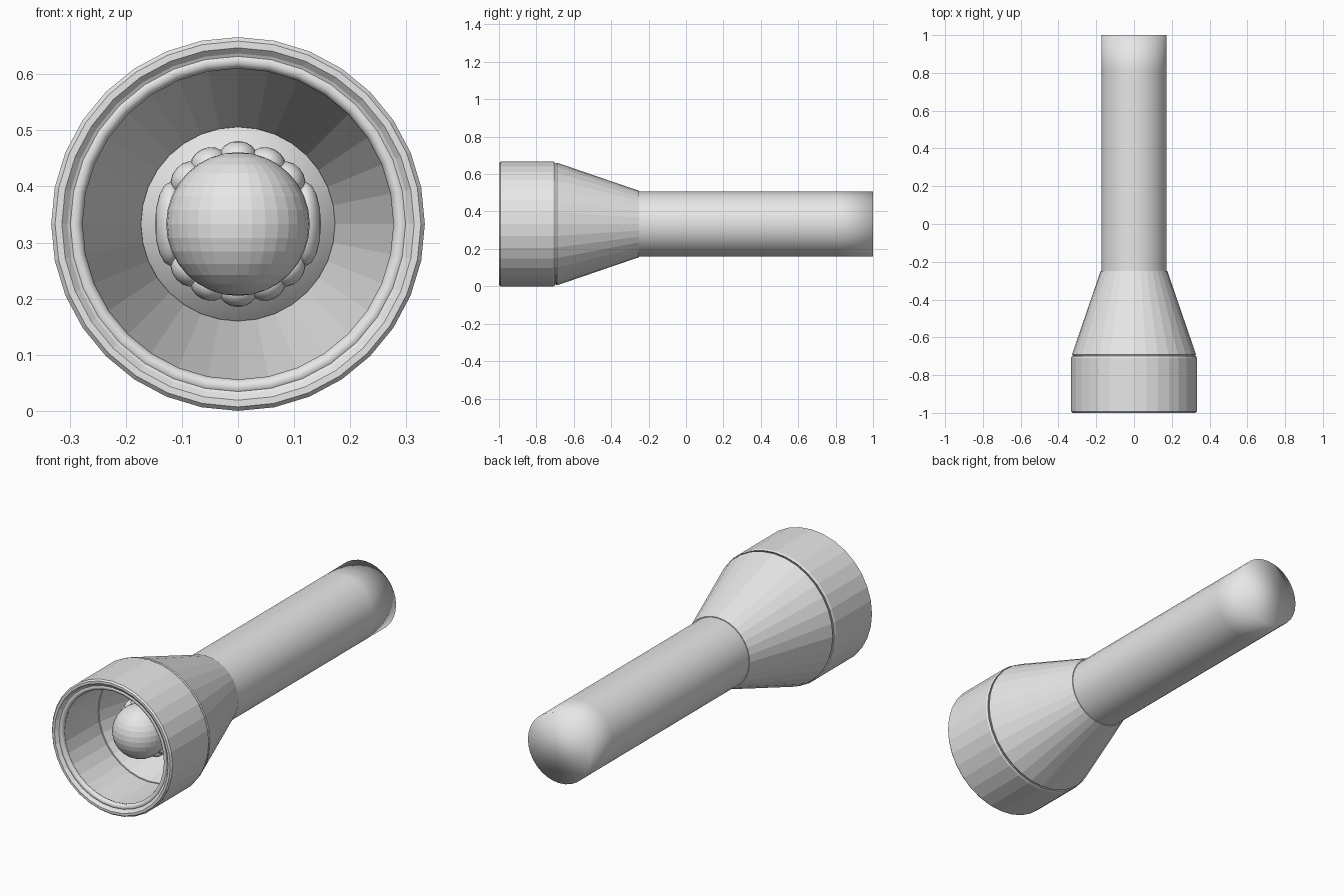
import bpy, bmesh, math
from mathutils import Matrix, Vector

cube = bpy.data.objects.get("Cube")
if cube:
    bpy.data.objects.remove(cube, do_unlink=True)

SIDES = 32
CENTRE = Vector((0, 0, 0.333))

grey = bpy.data.materials.new("plain grey")
grey.use_nodes = True
grey.diffuse_color = (0.8, 0.8, 0.8, 1)
grey.node_tree.nodes["Principled BSDF"].inputs["Base Color"].default_value = (0.8, 0.8, 0.8, 1)


def finish(name, bm, smooth):
    bmesh.ops.recalc_face_normals(bm, faces=bm.faces)
    for face in bm.faces:
        face.smooth = smooth
    mesh = bpy.data.meshes.new(name)
    bm.to_mesh(mesh)
    bm.free()
    mesh.materials.append(grey)
    obj = bpy.data.objects.new(name, mesh)
    obj.location = CENTRE
    bpy.context.collection.objects.link(obj)
    return obj


def lathe(name, profile, closed=False, smooth=False):
    """Turn (y, radius) points about the y axis; open profiles get flat caps."""
    bm = bmesh.new()
    rings = []
    for y, r in profile:
        angles = [math.tau * i / SIDES for i in range(SIDES)]
        rings.append([bm.verts.new((r * math.sin(a), y, r * math.cos(a))) for a in angles])
    pairs = list(zip(rings, rings[1:]))
    if closed:
        pairs.append((rings[-1], rings[0]))
    else:
        bm.faces.new(rings[0])
        bm.faces.new(rings[-1])
    for a, b in pairs:
        for i in range(SIDES):
            j = (i + 1) % SIDES
            bm.faces.new((a[i], a[j], b[j], b[i]))
    return finish(name, bm, smooth)


def smooth_edges(obj, degrees):
    bpy.ops.object.select_all(action='DESELECT')
    obj.select_set(True)
    bpy.context.view_layer.objects.active = obj
    bpy.ops.object.shade_smooth_by_angle(angle=math.radians(degrees))


# Handle with softly shaded flat ends
lathe("handle", [(-0.30, 0.173), (-0.25, 0.173), (0.82, 0.173), (1.0, 0.173)], smooth=True)

# Flared neck, hollow inside as the reflector
lathe("reflector_cone", [(-0.70, 0.322), (-0.69, 0.328), (-0.25, 0.177),
                         (-0.25, 0.165), (-0.30, 0.174), (-0.70, 0.278)], closed=True)

# Head sleeve with rounded edges
lathe("head_sleeve", [(-0.705, 0.322), (-0.70, 0.329), (-0.71, 0.333), (-0.992, 0.333),
                      (-1.0, 0.326), (-1.0, 0.314), (-0.99, 0.304),
                      (-0.98, 0.285), (-0.705, 0.280)], closed=True)

# Rounded ring inside the front rim
ring = lathe("lens_ring", [(-0.975 - 0.015 * math.sin(a), 0.2915 + 0.0145 * math.cos(a))
                           for a in (math.tau * i / 10 for i in range(10))], closed=True)
smooth_edges(ring, 50)

# Bulb
bm = bmesh.new()
bmesh.ops.create_uvsphere(bm, u_segments=32, v_segments=16, radius=0.128)
bmesh.ops.translate(bm, verts=bm.verts, vec=(0, -0.77, 0))
finish("bulb", bm, False)

# Stem carrying the bulb
lathe("bulb_stem", [(-0.74, 0.11), (-0.29, 0.11)])

# Lumpy collar behind the bulb: wide lobes at the sides, small ones above and below
bm = bmesh.new()
lobes = [(90, 0.075)] + [(a, 0.034) for a in (0, 26, 48, 132, 154, 180)]
lobes += [(360 - a, size) for a, size in lobes if 0 < a < 180]
for angle, size in lobes:
    turn = Matrix.Rotation(math.radians(angle), 4, 'Y')
    place = turn @ Matrix.Translation((0, -0.71, 0.12)) @ Matrix.Diagonal((size, 0.04, 0.028, 1))
    bmesh.ops.create_uvsphere(bm, u_segments=16, v_segments=8, radius=1, matrix=place)
finish("bulb_collar", bm, True)
